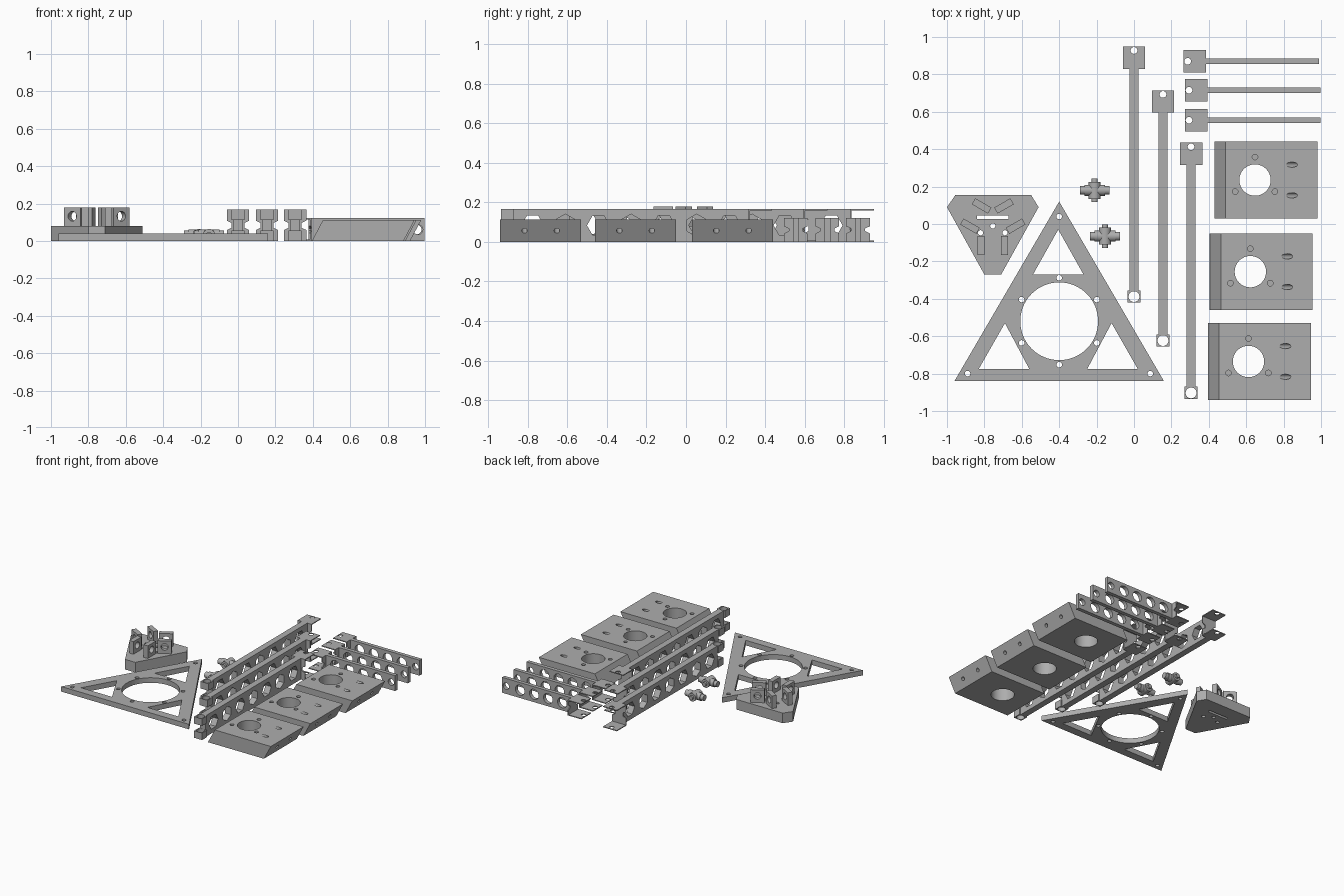
import bpy, bmesh, math
from mathutils import Matrix, Vector

if "Cube" in bpy.data.objects:
    bpy.data.objects.remove(bpy.data.objects["Cube"])

metal = bpy.data.materials.new("plain grey")
metal.diffuse_color = (0.42, 0.42, 0.42, 1)
metal.use_nodes = True
metal.node_tree.nodes["Principled BSDF"].inputs["Base Color"].default_value = metal.diffuse_color

# Local (u, v, w) to world planes
XY = Matrix.Identity(4)
YZ = Matrix(((0, 0, 1, 0), (1, 0, 0, 0), (0, 1, 0, 0), (0, 0, 0, 1)))
XZ = Matrix(((1, 0, 0, 0), (0, 0, -1, 0), (0, 1, 0, 0), (0, 0, 0, 1)))


def move(x, y, z=0):
    return Matrix.Translation((x, y, z))


def circle(x, y, r, n=32, start=0.0):
    return [(x + r * math.cos(start + 2 * math.pi * i / n),
             y + r * math.sin(start + 2 * math.pi * i / n)) for i in range(n)]


def rect(x0, y0, x1, y1):
    return [(x0, y0), (x1, y0), (x1, y1), (x0, y1)]


def finish(ob):
    ob.data.materials.clear()
    ob.data.materials.append(metal)
    bpy.ops.object.select_all(action='DESELECT')
    ob.select_set(True)
    bpy.context.view_layer.objects.active = ob
    bpy.ops.object.shade_smooth_by_angle(angle=math.radians(30))
    return ob


def sheet(name, loops, w0, w1, matrix=XY):
    """Extrude an outline with holes from w0 to w1."""
    cu = bpy.data.curves.new(name, 'CURVE')
    cu.dimensions = '2D'
    cu.fill_mode = 'BOTH'
    cu.extrude = (w1 - w0) / 2
    for loop in loops:
        sp = cu.splines.new('POLY')
        sp.points.add(len(loop) - 1)
        for p, (x, y) in zip(sp.points, loop):
            p.co = (x, y, 0, 1)
        sp.use_cyclic_u = True
    ob = bpy.data.objects.new(name, cu)
    bpy.context.collection.objects.link(ob)
    bpy.ops.object.select_all(action='DESELECT')
    ob.select_set(True)
    bpy.context.view_layer.objects.active = ob
    bpy.ops.object.convert(target='MESH')
    ob = bpy.context.view_layer.objects.active
    ob.data.transform(matrix @ move(0, 0, (w0 + w1) / 2))
    bm = bmesh.new()
    bm.from_mesh(ob.data)
    bmesh.ops.remove_doubles(bm, verts=bm.verts, dist=1e-5)
    bmesh.ops.recalc_face_normals(bm, faces=bm.faces)
    bm.to_mesh(ob.data)
    bm.free()
    return finish(ob)


def rods(name, items):
    """One mesh of cylinders, each given as (start, end, radius)."""
    bm = bmesh.new()
    for a, b, r in items:
        a, b = Vector(a), Vector(b)
        m = Matrix.Translation((a + b) / 2) @ (b - a).to_track_quat('Z', 'Y').to_matrix().to_4x4()
        bmesh.ops.create_cone(bm, cap_ends=True, segments=32, radius1=r, radius2=r,
                              depth=(b - a).length, matrix=m)
    me = bpy.data.meshes.new(name)
    bm.to_mesh(me)
    bm.free()
    ob = bpy.data.objects.new(name, me)
    bpy.context.collection.objects.link(ob)
    return finish(ob)


# Triangular base frame
cx, cy = -0.40, -0.52
loops = [[(-0.96, -0.84), (0.16, -0.84), (-0.40, 0.12)], circle(cx, cy, 0.208, 64),
         [(-0.54, -0.27), (-0.27, -0.27), (-0.405, -0.03)],
         [(-0.83, -0.775), (-0.56, -0.775), (-0.69, -0.53)],
         [(-0.25, -0.775), (0.02, -0.775), (-0.12, -0.53)]]
for i in range(6):
    a = math.radians(30 + 60 * i)
    loops.append(circle(cx + 0.232 * math.cos(a), cy + 0.232 * math.sin(a), 0.015, 16))
loops += [circle(x, y, 0.015, 16) for x, y in ((-0.4, 0.04), (-0.89, -0.8), (0.087, -0.8))]
sheet("base_frame", loops, 0, 0.04)

# Small effector platform with three pairs of pierced lugs
px, py = -0.755, -0.01
sheet("effector_platform",
      [[(-0.955, 0.155), (-0.55, 0.155), (-0.51, 0.09), (-0.71, -0.27), (-0.80, -0.27), (-1.0, 0.09)],
       rect(-0.84, 0.026, -0.67, 0.046), circle(px, py, 0.014, 16),
       circle(-0.82, -0.047, 0.014, 16), circle(-0.69, -0.047, 0.014, 16)], 0, 0.08)
for k in range(3):
    turn = move(px, py) @ Matrix.Rotation(k * math.tau / 3, 4, 'Z')
    for s in (-1, 1):
        sheet("platform_lug", [rect(-0.155, 0.078, -0.055, 0.18), circle(-0.105, 0.132, 0.026)],
              s * 0.0625 - 0.0185, s * 0.0625 + 0.0185, turn @ YZ)

# Cross shaped joint pins
for x, y in ((-0.21, 0.18), (-0.155, -0.065)):
    z = 0.032
    rods("joint_cross", [((x - 0.055, y, z), (x + 0.055, y, z), 0.029),
                         ((x - 0.08, y, z), (x + 0.08, y, z), 0.023),
                         ((x, y - 0.045, z), (x, y + 0.045, z), 0.032),
                         ((x, y - 0.062, z), (x, y + 0.062, z), 0.016)])


def end_tabs(name, m, h):
    """Wide end bracket: a waisted plate with a thin drilled tab above and below."""
    for z in (0, h - 0.007):
        sheet(name + "_tab", [rect(-0.06, -0.12, 0.06, 0), circle(0, -0.022, 0.018, 24)], z, z + 0.007, m)
    a, b = h * 0.35, h * 0.65
    half = [(0.06, 0), (0.06, a), (0.035, a + 0.012), (0.035, b - 0.012), (0.06, b), (0.06, h)]
    sheet(name + "_bracket", [half + [(-x, z) for x, z in reversed(half)]], 0.112, 0.12, m @ XZ)


# Long arms with hexagonal lightening holes and a forked front end
H = 0.167
for x, top in ((0, 0.95), (0.155, 0.715), (0.305, 0.435)):
    m = move(x, top)
    end_tabs("long_arm", m, H)
    web = [rect(-1.31, 0, -0.115, H)]
    web += [circle(-0.215 - 0.166 * i, H / 2, 0.057, 6, math.pi / 6 * (i % 2)) for i in range(7)]
    sheet("long_arm_web", web, -0.025, 0.025, m @ YZ)
    for z0, z1 in ((0, 0.055), (0.112, H)):
        sheet("long_arm_fork", [rect(-0.035, -1.37, 0.035, -1.305), circle(0, -1.338, 0.029)], z0, z1, m)

# Short arms with round lightening holes
h = 0.122
for x, y in ((0.265, 0.87), (0.272, 0.715), (0.272, 0.555)):
    m = move(x, y) @ Matrix.Rotation(math.pi / 2, 4, 'Z')
    end_tabs("short_arm", m, h)
    web = [rect(-0.725, 0, -0.115, h)] + [circle(-0.20 - 0.123 * i, h / 2, 0.04) for i in range(4)]
    web.append(circle(-0.69, h / 2, 0.026))
    sheet("short_arm_web", web, -0.015, 0.015, m @ YZ)

# Slanted motor blocks, drilled
T = 0.113
for x, y in ((0.43, 0.235), (0.405, -0.255), (0.395, -0.735)):
    block = sheet("motor_block", [[(x, 0), (x + 0.49, 0), (x + 0.55, T), (x + 0.06, T)]],
                  -0.205, 0.205, move(0, y) @ XZ)
    c = x + 0.217
    holes = [((c, y, -0.1), (c, y, 0.3), 0.084)]
    for a in (90, 210, 330):
        u, v = c + 0.123 * math.cos(math.radians(a)), y + 0.123 * math.sin(math.radians(a))
        holes.append(((u, v, 0.06), (u, v, 0.2), 0.015))
    d = Vector((T, 0, -0.06)).normalized()
    for s in (-0.082, 0.082):
        p = Vector((x + 0.52, y + s, T / 2))
        holes.append((p + d * 0.08, p - d * 0.25, 0.014))
    cutter = rods("drill_cutter", holes)
    mod = block.modifiers.new("drill", 'BOOLEAN')
    mod.operation = 'DIFFERENCE'
    mod.solver = 'EXACT'
    mod.object = cutter
    bpy.context.view_layer.objects.active = block
    bpy.ops.object.modifier_apply(modifier=mod.name)
    bpy.data.objects.remove(cutter)
    finish(block)
